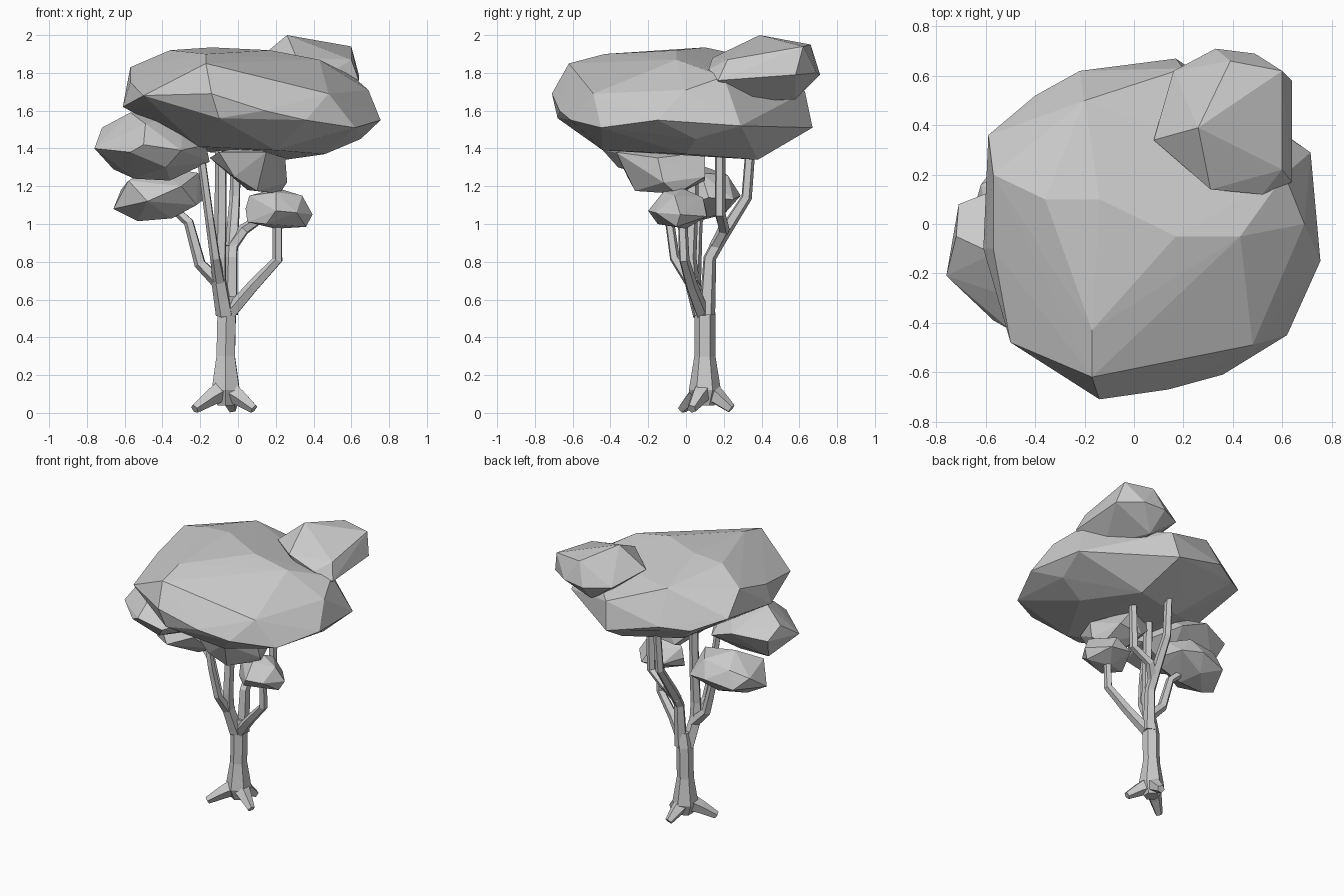
import bpy, bmesh, math
from mathutils import Vector


def finish(name, bm):
    bmesh.ops.recalc_face_normals(bm, faces=bm.faces)
    me = bpy.data.meshes.new(name)
    bm.to_mesh(me)
    bm.free()
    ob = bpy.data.objects.new(name, me)
    bpy.context.collection.objects.link(ob)
    return ob


def clump(name, pts):
    """Faceted foliage clump: hull around a few outline points."""
    bm = bmesh.new()
    vs = [bm.verts.new(p) for p in pts]
    res = bmesh.ops.convex_hull(bm, input=vs)
    junk = {g for g in res["geom_interior"] + res["geom_unused"]
            if isinstance(g, bmesh.types.BMVert)}
    bmesh.ops.delete(bm, geom=list(junk), context='VERTS')
    return finish(name, bm)


def limb(name, path, n=5):
    """Low-poly tapered tube; path holds (x, y, z, radius)."""
    bm = bmesh.new()
    p = [Vector(q[:3]) for q in path]
    rings = []
    for i, q in enumerate(path):
        t = p[min(i + 1, len(p) - 1)] - p[max(i - 1, 0)]
        rot = Vector((0, 0, 1)).rotation_difference(t.normalized())
        rings.append([bm.verts.new(p[i] + rot @ Vector(
            (q[3] * math.cos(2 * math.pi * k / n + 0.5),
             q[3] * math.sin(2 * math.pi * k / n + 0.5), 0))) for k in range(n)])
    for a, b in zip(rings, rings[1:]):
        for k in range(n):
            bm.faces.new((a[k], a[(k + 1) % n], b[(k + 1) % n], b[k]))
    bm.faces.new(rings[0])
    bm.faces.new(rings[-1])
    return finish(name, bm)


# Trunk
limb("trunk", [(-.065, .1, .04, .05), (-.065, .1, .12, .085), (-.065, .1, .3, .056),
               (-.06, .1, .52, .056), (-.05, .1, .62, .045)], 6)

# Spreading roots
for i, (x, y) in enumerate([(-.23, -.02), (.085, .03), (-.03, .24)]):
    mx, my = (x - .065) / 2, (y + .1) / 2
    limb(f"root_{i + 1}", [(-.065, .1, .13, .065), (mx, my, .08, .046), (x, y, .021, .026)], 5)

# Front fork with its three branches
limb("front_fork", [(-.07, .08, .52, .048), (-.1, .03, .7, .042), (-.095, .02, .82, .036),
                    (-.09, .03, 1.05, .034), (-.09, .04, 1.42, .032)])
limb("left_branch", [(-.09, .04, .68, .04), (-.2, .05, .79, .033), (-.26, .06, 1.01, .028),
                     (-.36, .09, 1.1, .025)])
limb("upper_left_branch", [(-.1, .02, .7, .035), (-.12, -.06, .82, .028),
                           (-.15, -.09, 1.03, .025), (-.19, -.1, 1.32, .024)])

# Back fork with its two branches
limb("back_fork", [(-.04, .11, .52, .045), (-.035, .125, .82, .036), (-.03, .18, .92, .036),
                   (-.015, .32, 1.14, .03), (-.01, .34, 1.4, .028)])
limb("inner_right_branch", [(-.04, .15, .87, .034), (.03, .2, .97, .032),
                            (.15, .18, 1.05, .03), (.16, .18, 1.42, .028)])

# Right branch
limb("right_branch", [(-.05, .09, .52, .04), (.08, .03, .67, .034), (.21, -.01, .81, .029),
                      (.21, -.02, 1.05, .026)])

# Main canopy
clump("main_canopy", [
    (-.14, -.71, 1.69), (-.1, -.68, 1.56), (.14, -.67, 1.6), (.36, -.61, 1.55),
    (-.17, -.62, 1.85), (-.5, -.48, 1.68), (.48, -.49, 1.69), (.62, -.45, 1.51),
    (.755, -.15, 1.55), (.69, 0, 1.71), (.715, .29, 1.52), (.65, .05, 1.45),
    (.61, .2, 1.78), (-.17, -.43, 1.9), (.17, .67, 1.51), (.2, .63, 1.7),
    (-.22, .62, 1.62), (-.2, .5, 1.85), (-.4, .52, 1.6), (-.59, .36, 1.68),
    (-.57, .2, 1.83), (-.61, -.1, 1.62), (-.36, .1, 1.92), (-.57, -.1, 1.75),
    (-.14, .1, 1.935), (.17, -.05, 1.92), (.43, -.05, 1.87), (.25, .38, 1.34),
    (.46, 0, 1.37), (.2, -.44, 1.39), (-.21, -.3, 1.41), (-.15, .25, 1.38)])

# Raised clump at the back right
clump("top_clump", [
    (.26, .39, 2.0), (.6, .62, 1.94), (.64, .58, 1.79), (.39, .66, 1.95),
    (.33, .71, 1.79), (.49, .69, 1.8), (.64, .17, 1.76), (.52, .12, 1.82),
    (.31, .14, 1.88), (.08, .34, 1.85), (.16, .62, 1.8), (.35, .58, 1.66),
    (.5, .3, 1.65), (.3, .3, 1.65), (.6, .22, 1.87), (.5, .15, 1.72)])

# Lower clumps
clump("left_clump", [
    (-.76, -.21, 1.40), (-.71, .08, 1.44), (-.72, -.05, 1.51), (-.57, -.12, 1.59),
    (-.57, -.39, 1.38), (-.5, -.43, 1.42), (-.49, -.3, 1.53), (-.3, -.1, 1.58),
    (-.3, -.44, 1.39), (-.17, -.25, 1.42), (-.15, -.1, 1.33), (-.36, -.1, 1.23),
    (-.55, -.15, 1.24), (-.66, 0, 1.29), (-.38, -.36, 1.3), (-.48, .17, 1.47),
    (-.3, .14, 1.4)])
clump("front_clump", [
    (-.15, -.2, 1.35), (-.1, -.34, 1.38), (.15, -.37, 1.38), (-.02, -.31, 1.25),
    (.1, -.27, 1.175), (.22, -.05, 1.16), (.26, -.12, 1.22), (.25, -.15, 1.35),
    (.05, 0, 1.18), (.02, .1, 1.23), (.2, .1, 1.25), (.1, .1, 1.38),
    (-.12, .03, 1.36), (.05, -.12, 1.42)])
clump("lower_left_clump", [
    (-.66, .02, 1.08), (-.62, .16, 1.18), (-.58, -.06, 1.23), (-.45, .08, 1.31),
    (-.21, .08, 1.27), (-.17, .12, 1.14), (-.22, .02, 1.1), (-.35, .05, 1.03),
    (-.53, .06, 1.015), (-.48, -.13, 1.12), (-.55, .25, 1.11), (-.35, .29, 1.15),
    (-.2, .25, 1.13), (-.4, .2, 1.05), (-.3, .22, 1.26), (-.5, .22, 1.23),
    (-.3, -.08, 1.2)])
clump("right_clump", [
    (.04, -.03, 1.08), (.05, -.06, 1.01), (.2, 0, .975), (.36, -.05, .985),
    (.395, -.03, 1.05), (.34, -.06, 1.15), (.21, -.02, 1.19), (.06, -.04, 1.15),
    (.2, -.2, 1.07), (.15, -.15, 1.0), (.2, -.12, 1.17), (.28, .11, 1.04),
    (.12, .11, 1.06), (.22, .09, 1.14), (.31, -.16, 1.06)])
